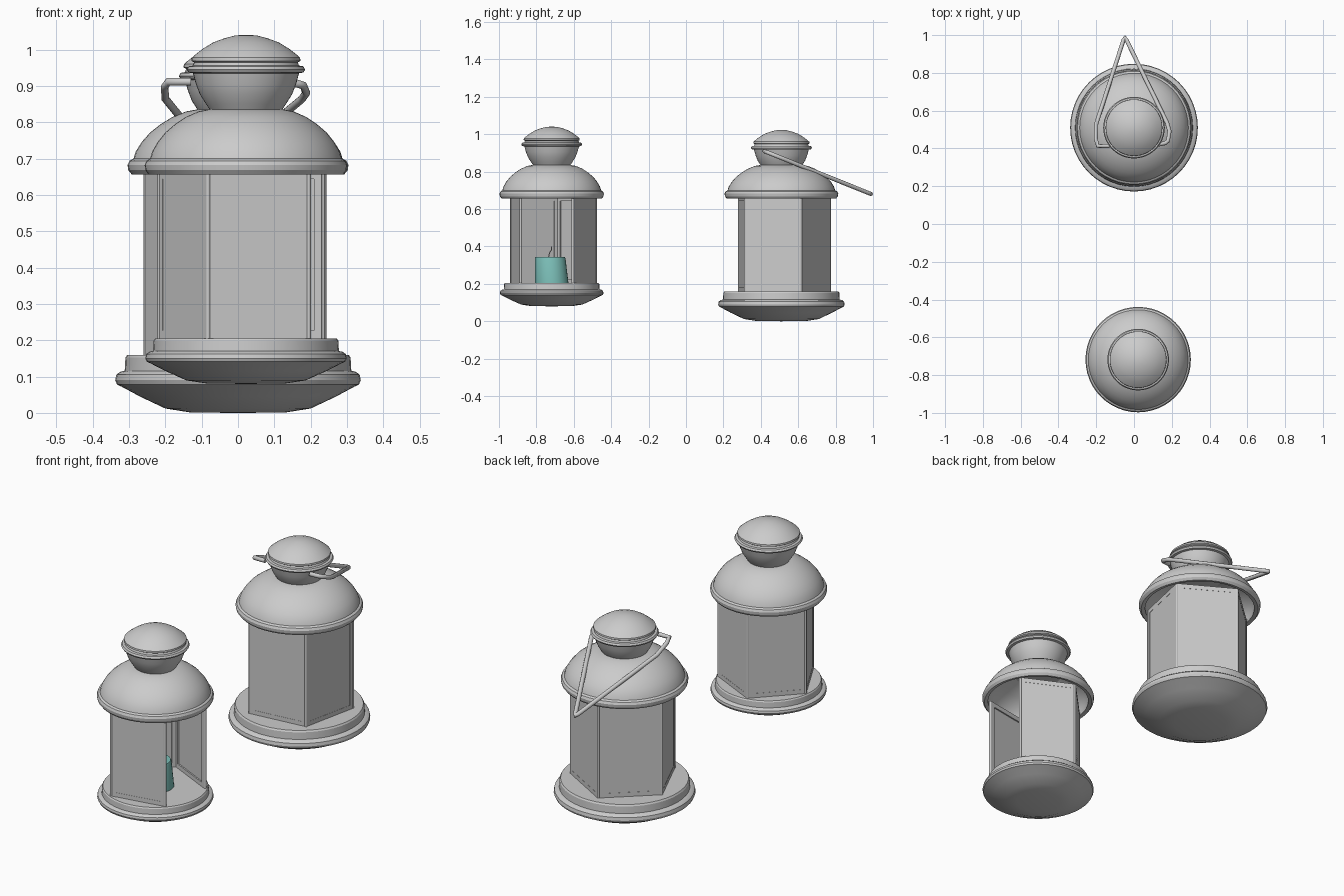
import bpy, bmesh, math
from mathutils import Matrix, Vector

if "Cube" in bpy.data.objects:
    bpy.data.objects.remove(bpy.data.objects["Cube"])


def finish(name, bm, smooth=None, loc=(0, 0, 0), mat=None):
    bmesh.ops.recalc_face_normals(bm, faces=bm.faces)
    me = bpy.data.meshes.new(name)
    bm.to_mesh(me)
    bm.free()
    ob = bpy.data.objects.new(name, me)
    bpy.context.collection.objects.link(ob)
    ob.location = loc
    if mat:
        me.materials.append(mat)
    if smooth:
        bpy.ops.object.select_all(action='DESELECT')
        ob.select_set(True)
        bpy.context.view_layer.objects.active = ob
        bpy.ops.object.shade_smooth_by_angle(angle=math.radians(smooth))
    return ob


def lathe(name, profile, loc, rs=1.0, zs=1.0, zo=0.0, steps=48, mat=None):
    bm = bmesh.new()
    vs = [bm.verts.new((r * rs, 0, z * zs + zo)) for r, z in profile]
    es = [bm.edges.new(p) for p in zip(vs, vs[1:])]
    bmesh.ops.spin(bm, geom=vs + es, axis=(0, 0, 1), cent=(0, 0, 0),
                   angle=math.tau, steps=steps, use_duplicate=False)
    bmesh.ops.remove_doubles(bm, verts=bm.verts, dist=1e-5)
    return finish(name, bm, 28, loc, mat)


def box(bm, m, size, at):
    mat = m @ Matrix.Translation(at) @ Matrix.Diagonal((*size, 1))
    bmesh.ops.create_cube(bm, size=1, matrix=mat)


def star_outline(bm, m, at, r):
    # thin raised star ring on the pane
    rings = []
    for s in (1.0, 0.78):
        ring = []
        for i in range(10):
            a = math.pi / 2 + i * math.pi / 5
            q = r * s * (1 if i % 2 == 0 else 0.42)
            p = Vector(at) + Vector((0, q * math.cos(a), q * math.sin(a)))
            ring.append(bm.verts.new(m @ p))
        rings.append(ring)
    o, n = rings
    faces = [bm.faces.new((o[i], o[(i + 1) % 10], n[(i + 1) % 10], n[i])) for i in range(10)]
    bmesh.ops.extrude_face_region(bm, geom=faces)


def wire(name, pts, radius, res=3):
    cu = bpy.data.curves.new(name, 'CURVE')
    cu.dimensions = '3D'
    cu.bevel_depth, cu.bevel_resolution, cu.use_fill_caps = radius, res, True
    sp = cu.splines.new('POLY')
    sp.points.add(len(pts) - 1)
    for p, c in zip(sp.points, pts):
        p.co = (*c, 1)
    ob = bpy.data.objects.new(name, cu)
    bpy.context.collection.objects.link(ob)
    return ob


BASE = [(0, 0), (.13, .001), (.2, .012), (.27, .045), (.32, .072), (.333, .078), (.338, .09),
        (.335, .105), (.325, .113), (.312, .116), (.31, .152), (.305, .16), (0, .16)]
ROOF = [(0, .815), (.12, .815), (.19, .775), (.235, .73), (.25, .69), (.25, .66), (.268, .656),
        (.277, .668), (.279, .682), (.274, .694), (.264, .70), (.258, .72), (.243, .746),
        (.222, .772), (.195, .795), (.165, .815), (.131, .83), (.1, .836), (0, .836)]
HEAD = [(0, .82), (.098, .832), (.11, .85), (.127, .877), (.138, .905), (.146, .935), (.158, .937),
        (.163, .945), (.158, .954), (.146, .956), (.143, .965), (.15, .969), (.149, .978),
        (.14, .986), (.118, 1.003), (.09, 1.02), (.06, 1.031), (.03, 1.039), (0, 1.041)]


def lantern(tag, loc, R, rot, z0, base, roof_s, head_zo, open_face=None):
    lathe(tag + "_base", BASE, loc, *base)
    lathe(tag + "_roof", ROOF, loc, roof_s)
    lathe(tag + "_cap", HEAD, loc, 1.0, 1.0, head_zo)
    z1 = .668
    h, zc = z1 - z0, (z0 + z1) / 2
    w, d, bar, t = 2 * R * math.sin(math.pi / 5), R * math.cos(math.pi / 5), .024, .012
    frame, panes, stars, posts = (bmesh.new() for _ in range(4))
    for i in range(5):
        # corner post
        a = math.radians(rot + 72 * i)
        m = Matrix.Rotation(a, 4, 'Z')
        bmesh.ops.create_cone(posts, cap_ends=True, segments=10, radius1=.007, radius2=.007,
                              depth=h, matrix=m @ Matrix.Translation((R - .006, 0, zc)))
        if i == open_face:
            continue
        # framed pane with star
        m = Matrix.Rotation(a + math.pi / 5, 4, 'Z')
        for s in (-1, 1):
            box(frame, m, (t, bar, h), (d - t / 2, s * (w - bar - .006) / 2, zc))
            box(frame, m, (t, w - 2 * bar, bar), (d - t / 2, 0, zc + s * (h - bar) / 2))
        box(panes, m, (.004, w - bar, h - bar), (d - .003, 0, zc))
        star_outline(stars, m, (d - .0003, -.18 * w, z0 + .09), .036)
    finish(tag + "_pane_frames", frame, None, loc)
    finish(tag + "_panes", panes, None, loc)
    finish(tag + "_stars", stars, None, loc)
    finish(tag + "_corner_posts", posts, 40, loc)


lantern("large_lantern", (0, .51, 0), .265, 24, .158, (1, 1, 0), 1.09, -.018)
lantern("small_lantern", (.022, -.718, 0), .245, -44, .203, (.82, .78, .08), 1.0, 0, open_face=0)

# carrying handle, lying back in one sloping plane
path = [(-.13, .413), (-.192, .413), (-.202, .45), (-.2, .53), (-.055, .975), (-.048, .988),
        (-.04, .975), (.175, .535), (.188, .49), (.18, .44), (.165, .428), (.125, .42)]
wire("large_lantern_handle", [(x, y, .912 - (y - .413) * .402) for x, y in path], .011)

# candle and wick
teal = bpy.data.materials.new("teal_wax")
teal.diffuse_color = (.2, .52, .48, 1)
teal.use_nodes = True
teal.node_tree.nodes["Principled BSDF"].inputs["Base Color"].default_value = teal.diffuse_color
candle = lathe("candle", [(0, .2), (.09, .2), (.082, .335), (.078, .344), (0, .344)],
               (.022, -.718, 0), steps=32, mat=teal)
for v in candle.data.vertices:
    v.co.y -= (v.co.z - .2) * .06
wire("wick", [(.022, -.735, .34), (.022, -.73, .365), (.022, -.72, .38), (.022, -.718, .4)], .003, 1)
